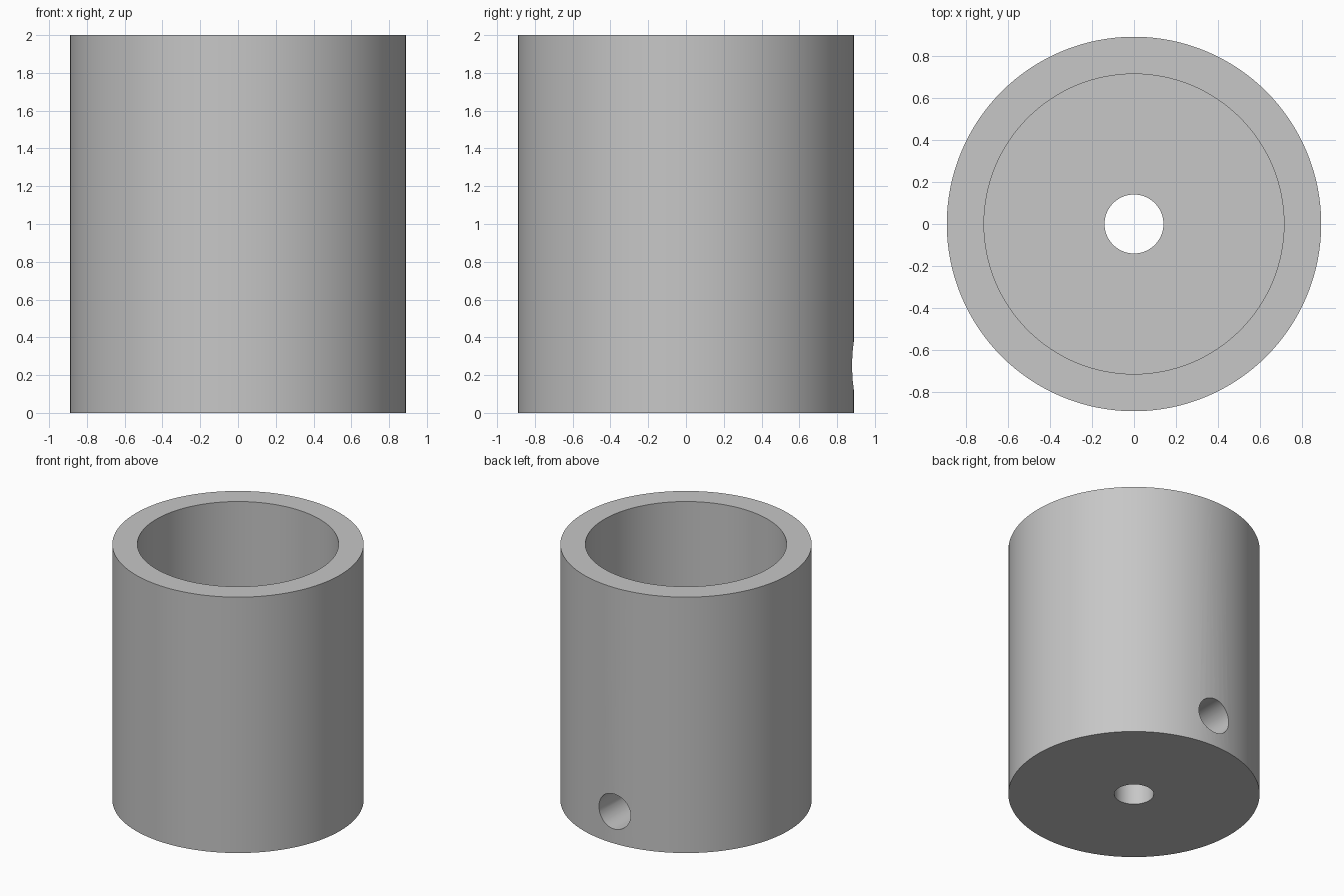
import bpy
import bmesh
import math
from mathutils import Matrix

OUTER_R, INNER_R, BORE_R, SIDE_R = 0.89, 0.713, 0.14, 0.137
HEIGHT, FLOOR, SIDE_Z = 2.0, 0.5, 0.25

cube = bpy.data.objects.get("Cube")
if cube:
    bpy.data.objects.remove(cube, do_unlink=True)

# Plain grey for the whole part
grey = bpy.data.materials.new("plain_grey")
grey.use_nodes = True
colour = (0.57, 0.57, 0.57, 1.0)
grey.diffuse_color = colour
grey.node_tree.nodes["Principled BSDF"].inputs["Base Color"].default_value = colour


def add_object(name, bm):
    bmesh.ops.recalc_face_normals(bm, faces=bm.faces)
    mesh = bpy.data.meshes.new(name)
    bm.to_mesh(mesh)
    bm.free()
    mesh.materials.append(grey)
    obj = bpy.data.objects.new(name, mesh)
    bpy.context.collection.objects.link(obj)
    return obj


def lathe(name, profile, segments):
    """Spin a closed (radius, height) profile around z."""
    bm = bmesh.new()
    verts = [bm.verts.new((r, 0, z)) for r, z in profile]
    edges = [bm.edges.new((v, verts[i - 1])) for i, v in enumerate(verts)]
    bmesh.ops.spin(bm, geom=verts + edges, cent=(0, 0, 0), axis=(0, 0, 1),
                   angle=math.tau, steps=segments, use_duplicate=False)
    bmesh.ops.remove_doubles(bm, verts=bm.verts, dist=0.0001)
    return add_object(name, bm)


# Cup body: thick wall, solid floor and a centre bore
body = lathe("cup_body", [
    (BORE_R, 0), (OUTER_R, 0), (OUTER_R, HEIGHT),
    (INNER_R, HEIGHT), (INNER_R, FLOOR), (BORE_R, FLOOR)], 128)

# Cross hole from the back face into the centre bore
bm = bmesh.new()
bmesh.ops.create_cone(
    bm, cap_ends=True, segments=48, radius1=SIDE_R, radius2=SIDE_R, depth=1.0,
    matrix=Matrix.Translation((0, 0.5, SIDE_Z)) @ Matrix.Rotation(math.pi / 2, 4, "X"))
cutter = add_object("cross_hole_cutter", bm)
cutter.hide_render = True

bpy.ops.object.select_all(action="DESELECT")
body.select_set(True)
bpy.context.view_layer.objects.active = body
cut = body.modifiers.new("cross_hole", "BOOLEAN")
cut.operation = "DIFFERENCE"
cut.solver = "EXACT"
cut.object = cutter
bpy.ops.object.modifier_apply(modifier=cut.name)
bpy.data.objects.remove(cutter, do_unlink=True)

bpy.ops.object.shade_smooth_by_angle(angle=math.radians(30))
